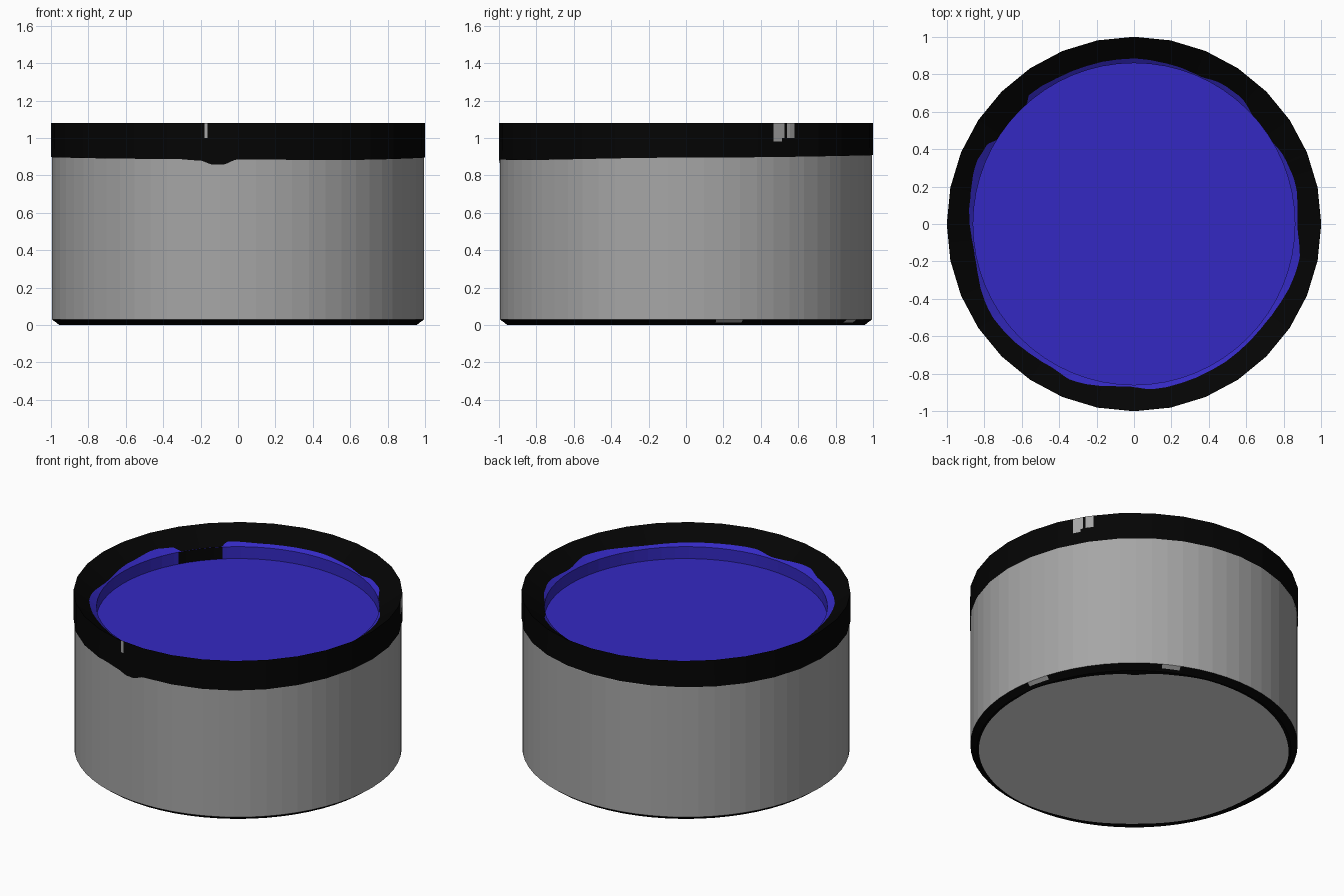
import bpy, bmesh, math

if "Cube" in bpy.data.objects:
    bpy.data.objects.remove(bpy.data.objects["Cube"])

N = 384            # columns around (multiple of 64)
TAU = 2 * math.pi


def material(name, rgb):
    m = bpy.data.materials.new(name)
    m.diffuse_color = (*rgb, 1)
    m.use_nodes = True
    m.node_tree.nodes["Principled BSDF"].inputs["Base Color"].default_value = m.diffuse_color
    return m


GRAY = material("gray", (0.38, 0.38, 0.38))
PALE = material("pale gray", (0.74, 0.74, 0.74))
BLACK = material("black", (0.0012, 0.0012, 0.0012))
BLUE = material("blue", (0.034, 0.022, 0.54))


def poly(a, sides):
    """Radius of a unit polygon in direction a."""
    step = TAU / sides
    return math.cos(step / 2) / math.cos(a % step - step / 2)


def table(points):
    """Interpolate (degrees, value) pairs around the circle."""
    pts = points + [(points[0][0] + 360, points[0][1])]

    def f(a):
        d = math.degrees(a) % 360
        for (d0, v0), (d1, v1) in zip(pts, pts[1:]):
            if d0 <= d <= d1:
                t = (d - d0) / (d1 - d0)
                t = t * t * (3 - 2 * t)
                return v0 + (v1 - v0) * t
    return f


def turned(name, rows, mats, rule=None, cap=False):
    """Rings from functions angle -> (radius, z), bridged from first to last."""
    bm = bmesh.new()
    rings = []
    for row in rows:
        ring = []
        for i in range(N):
            a = TAU * i / N
            r, z = row(a)
            ring.append(bm.verts.new((r * math.cos(a), r * math.sin(a), z)))
        rings.append(ring)
    for k, (lo, hi) in enumerate(zip(rings, rings[1:])):
        for i in range(N):
            j = (i + 1) % N
            f = bm.faces.new((lo[i], lo[j], hi[j], hi[i]))
            if rule:
                f.material_index = rule(k, 360 * (i + 0.5) / N)
    if cap == "last":
        bm.faces.new(rings[-1])
    elif cap == "first":
        bm.faces.new(rings[0][::-1])
    me = bpy.data.meshes.new(name)
    bm.to_mesh(me)
    bm.free()
    for m in mats:
        me.materials.append(m)
    ob = bpy.data.objects.new(name, me)
    bpy.context.collection.objects.link(ob)
    return ob


def ring(r, z, sides=64):
    return lambda a: (r * poly(a, sides), z)


# Uneven paint edges: inner lip radius, outer height, underside radius
lip_edge = table([(0, .875), (15, .89), (24, .88), (31, .862), (42, .862),
                  (50, .887), (58, .885), (66, .866), (76, .875), (90, .885),
                  (115, .882), (129, .89), (132, .861), (148, .861), (152, .895),
                  (159, .905), (172, .887), (190, .868), (213, .905), (240, .885),
                  (248, .9), (268, .87), (277, .89), (300, .885), (320, .88),
                  (347, .905)])
side_edge = table([(0, .895), (90, .908), (180, .897), (250, .888), (258, .88),
                   (262.5, .857), (265, .857), (270, .885), (300, .882)])
base_edge = table([(0, .94), (10, .95), (27, .927), (45, .916), (50, .9), (60, .925),
                   (79, .944), (100, .94), (128, .934), (154, .945), (182, .915),
                   (210, .92), (229, .91), (255, .925), (281, .945), (305, .944),
                   (348, .94)])


def slope(r, a):
    """Point on the lip slope, from the top edge down to the inner wall."""
    r0, r1 = poly(a, 32), 0.86 * poly(a, 64)
    t = (1 - r) / 0.14
    return (r0 + (r1 - r0) * t, 1.08 - 0.10 * t)


# Body wall, running up just behind the painted rim
turned("pot_body", [ring(.995, .03), ring(.995, .90), ring(.99, .96)], [GRAY])

# Underside: pale disc, black chamfer with two bare patches
base = turned("pot_base", [lambda a: (base_edge(a), 0), ring(.955, 0), ring(.972, .013),
                           ring(.995, .03)],
              [BLACK, PALE, GRAY],
              lambda k, d: 2 if k == 2 and (9 < d < 18 or 60 < d < 67) else 0, cap="first")
base.data.polygons[-1].material_index = 1


# Black rim: outer band with a few bare chips, then the lip slope
def chips(k, d):
    if k == 1:
        return int(27.8 < d < 31)
    return int(k == 2 and (259.3 < d < 260.8 or 27.8 < d < 32.2 or 32.8 < d < 35.6))


turned("black_rim", [lambda a: (poly(a, 32) + .001, side_edge(a)), ring(1, .98, 32),
                     ring(1, 1.0, 32), ring(1, 1.08, 32),
                     lambda a: slope(lip_edge(a), a)],
       [BLACK, GRAY], chips)

# Blue inside: remaining slope, short wall with a black patch, flat floor
turned("blue_inside", [lambda a: slope(lip_edge(a), a), ring(.86, .98), ring(.86, .90)],
       [BLUE, BLACK], lambda k, d: int(k == 1 and 131 < d < 150), cap="last")
